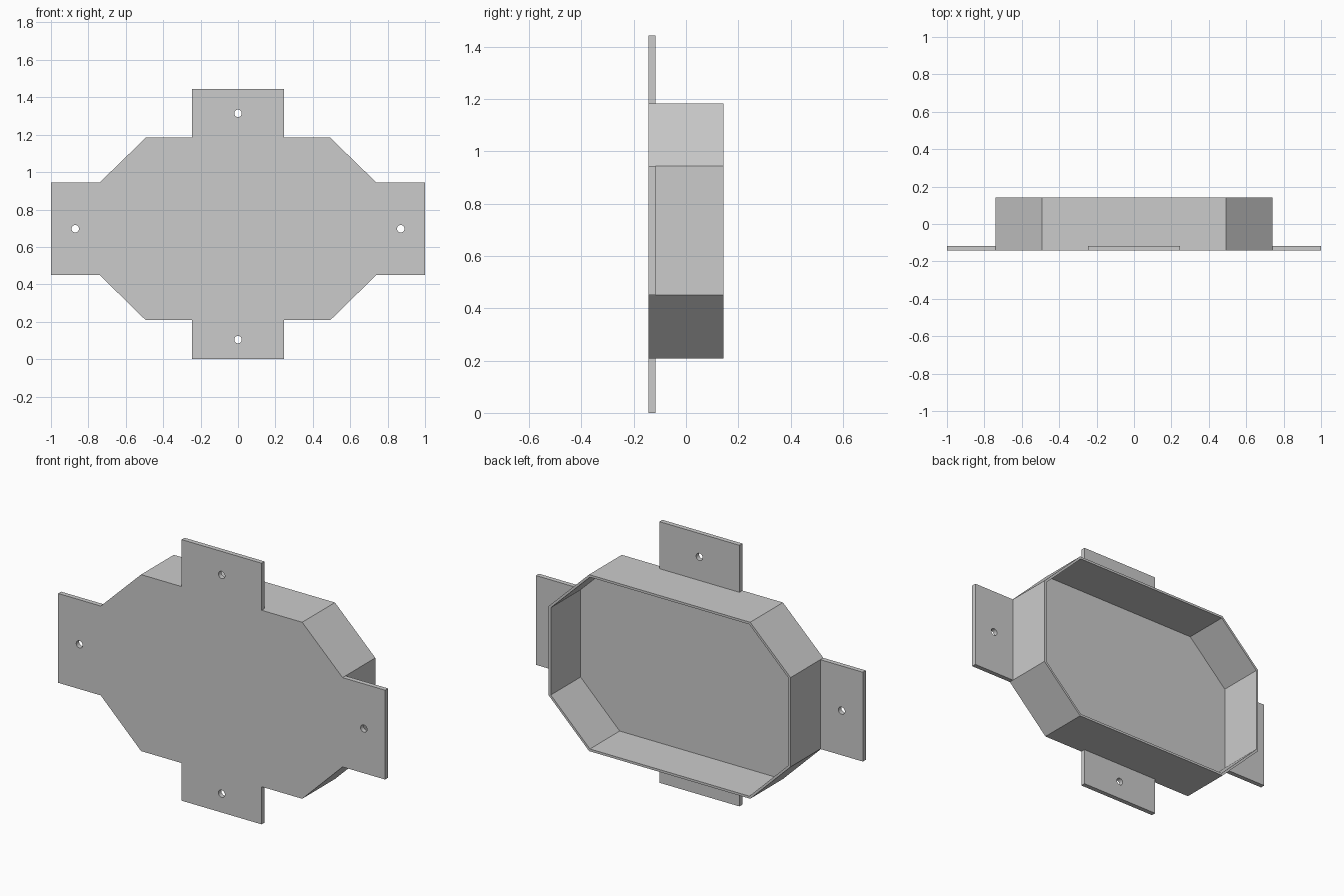
import bpy, bmesh, math
from mathutils import Vector

cube = bpy.data.objects.get("Cube")
if cube:
    bpy.data.objects.remove(cube, do_unlink=True)

FRONT, BACK = -0.143, 0.143      # depth of the tray
PLATE = 0.026                    # thickness of the floor and tabs
WALL = 0.013                     # thickness of the side walls
HOLE = 0.02                      # screw hole radius
LEFT, BOTTOM, TOP = 0.74, 0.208, 1.184
LOW, HIGH = 0.45, 0.944          # ends of the vertical sides
FLAT, TAB = 0.493, 0.245         # half widths of the flat edge and tab

grey = bpy.data.materials.new("plain grey")
grey.use_nodes = True
colour = (0.6, 0.6, 0.6, 1)
grey.diffuse_color = colour
grey.node_tree.nodes["Principled BSDF"].inputs["Base Color"].default_value = colour


def finish(name, bm):
    bmesh.ops.recalc_face_normals(bm, faces=bm.faces[:])
    mesh = bpy.data.meshes.new(name)
    bm.to_mesh(mesh)
    bm.free()
    mesh.materials.append(grey)
    obj = bpy.data.objects.new(name, mesh)
    bpy.context.collection.objects.link(obj)
    return obj


def extrude(bm, faces, depth):
    out = bmesh.ops.extrude_face_region(bm, geom=faces)["geom"]
    verts = [v for v in out if isinstance(v, bmesh.types.BMVert)]
    bmesh.ops.translate(bm, verts=verts, vec=(0, depth, 0))
    return [f for f in out if isinstance(f, bmesh.types.BMFace)]


def loop(bm, points):
    verts = [bm.verts.new((x, FRONT, z)) for x, z in points]
    edges = [bm.edges.new((a, b)) for a, b in zip(verts, verts[1:] + verts[:1])]
    return verts, edges


# Eight-sided tray, open at the back
bm = bmesh.new()
right_half = [(FLAT, BOTTOM), (LEFT, LOW), (LEFT, HIGH), (FLAT, TOP)]
outline = right_half + [(-x, z) for x, z in reversed(right_half)]
verts, _ = loop(bm, outline)
face = bm.faces.new(verts)
opening = extrude(bm, [face], BACK - FRONT)
bmesh.ops.recalc_face_normals(bm, faces=bm.faces[:])
bmesh.ops.inset_region(bm, faces=opening, thickness=WALL, use_even_offset=True)
extrude(bm, opening, FRONT + PLATE - BACK)
# Remove the lid left over the cavity
lid = [f for f in opening if f.is_valid]
bmesh.ops.delete(bm, geom=lid, context='FACES_ONLY')
finish("tray", bm)


# Mounting tabs, each with a central screw hole
def tab(name, x0, x1, z0, z1):
    bm = bmesh.new()
    centre = Vector(((x0 + x1) / 2, (z0 + z1) / 2))
    _, edges = loop(bm, [(x0, z0), (x1, z0), (x1, z1), (x0, z1)])
    steps = 24
    ring = [centre + HOLE * Vector((math.cos(a), math.sin(a)))
            for a in (math.tau * i / steps for i in range(steps))]
    _, ring_edges = loop(bm, ring)
    bmesh.ops.triangle_fill(bm, edges=edges + ring_edges, use_beauty=True,
                            normal=(0, -1, 0))
    extrude(bm, bm.faces[:], PLATE)
    obj = finish(name, bm)
    bpy.ops.object.select_all(action='DESELECT')
    obj.select_set(True)
    bpy.context.view_layer.objects.active = obj
    bpy.ops.object.shade_smooth_by_angle(angle=math.radians(30))


tab("left_tab", LEFT, 1, LOW, HIGH)
tab("right_tab", -1, -LEFT, LOW, HIGH)
tab("top_tab", -TAB, TAB, TOP, 1.444)
tab("bottom_tab", -TAB, TAB, 0, BOTTOM)
